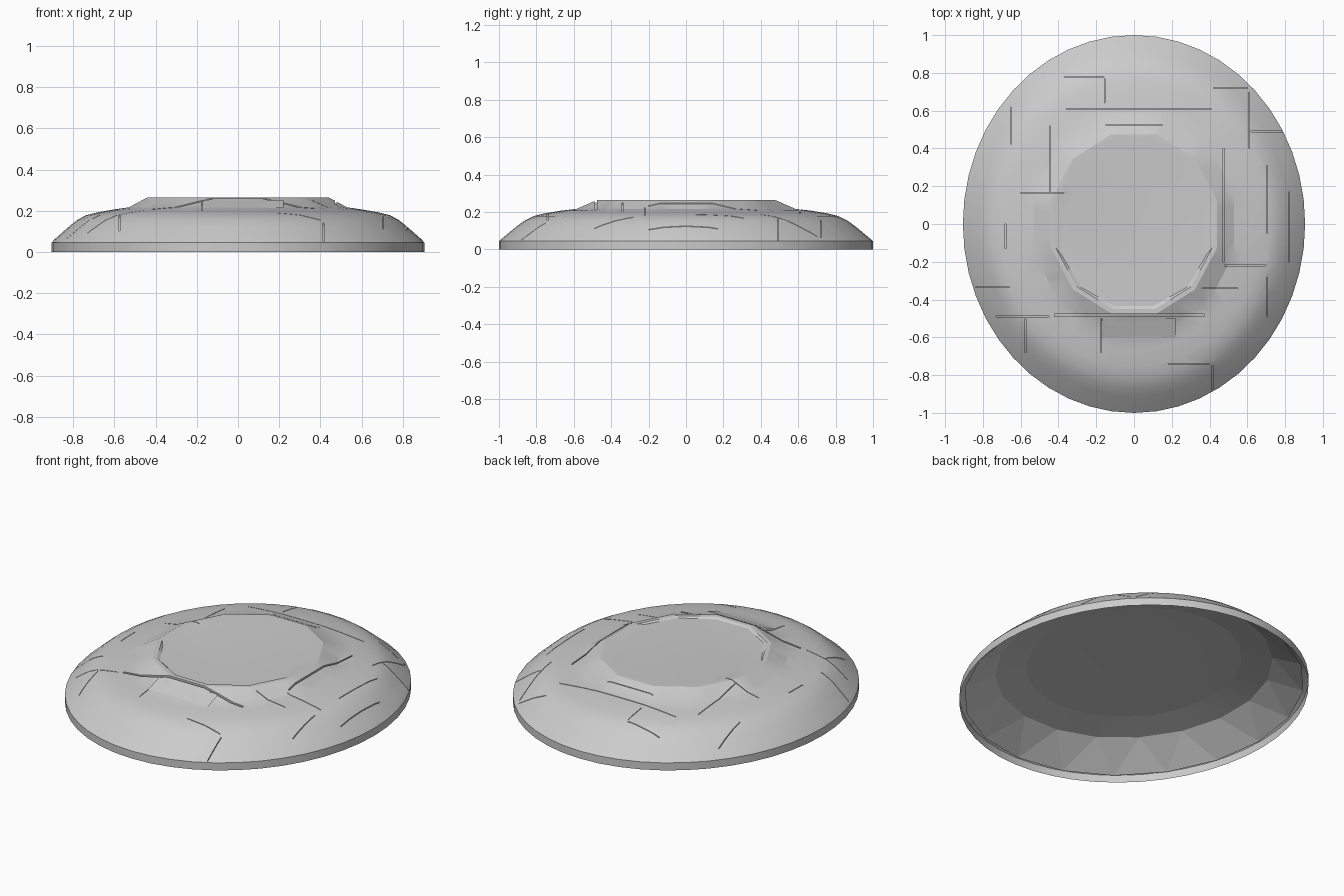
import bpy, bmesh, math

if "Cube" in bpy.data.objects:
    bpy.data.objects.remove(bpy.data.objects["Cube"])

N = 48


def finish(name, bm, angle=18):
    me = bpy.data.meshes.new(name)
    bm.to_mesh(me)
    bm.free()
    ob = bpy.data.objects.new(name, me)
    bpy.context.collection.objects.link(ob)
    bpy.ops.object.select_all(action='DESELECT')
    ob.select_set(True)
    bpy.context.view_layer.objects.active = ob
    bpy.ops.object.shade_smooth_by_angle(angle=math.radians(angle))
    return ob


def ring(bm, rx, ry, z, sides=0, dy=0, n=N, turn=0):
    # oval ring; "sides" > 0 flattens it to a coarse polygon
    out = []
    for i in range(n):
        a = 2 * math.pi * (i + turn) / n
        k = 1.0
        if sides:
            s = 2 * math.pi / sides
            k = 1 / math.cos((a + s / 2) % s - s / 2)
        out.append(bm.verts.new((rx * k * math.cos(a), ry * k * math.sin(a) + dy, z)))
    return out


# oval dome sheet with a raised, very slightly dished centre:
# x radius, y radius, height, polygon sides, y shift
profile = [(.906, 1.0, 0, 0), (.906, 1.0, .045, 0), (.893, .982, .06, 0),
           (.825, .91, .12, 0), (.785, .865, .153, 0), (.74, .815, .178, 0),
           (.68, .755, .193, 0), (.60, .67, .207, 0), (.53, .585, .217, 12),
           (.44, .475, .265, 12), (.415, .445, .265, 12, -.005), (.385, .375, .256, 12, -.06)]
bm = bmesh.new()
rings = [ring(bm, *p) for p in profile]
for lo, hi in zip(rings, rings[1:]):
    for i in range(N):
        j = (i + 1) % N
        bm.faces.new((lo[i], lo[j], hi[j], hi[i]))
bm.faces.new(rings[-1])


# panel seams pressed in as narrow closed grooves
def groove(x0, x1, y0, y1, depth=.012):
    planes = [((x0, 0, 0), (1, 0, 0)), ((x1, 0, 0), (1, 0, 0)),
              ((0, y0, 0), (0, 1, 0)), ((0, y1, 0), (0, 1, 0))]
    for co, no in planes:
        faces = [f for f in bm.faces
                 if min(v.co.x for v in f.verts) < x1 and max(v.co.x for v in f.verts) > x0
                 and min(v.co.y for v in f.verts) < y1 and max(v.co.y for v in f.verts) > y0]
        geom = set(faces)
        for f in faces:
            geom.update(f.edges)
            geom.update(f.verts)
        bmesh.ops.bisect_plane(bm, geom=list(geom), plane_co=co, plane_no=no, dist=1e-5)
    bm.normal_update()
    floor = []
    for f in bm.faces:
        c = f.calc_center_median()
        if x0 < c.x < x1 and y0 < c.y < y1 and f.normal.z > .1:
            floor.append(f)
    if floor:
        res = bmesh.ops.extrude_face_region(bm, geom=floor)
        bmesh.ops.delete(bm, geom=[f for f in floor if f.is_valid], context='FACES_ONLY')
        for v in res['geom']:
            if isinstance(v, bmesh.types.BMVert):
                v.co.z -= depth


W = .002
along_x = [(-.36, .41, .61), (-.15, .15, .525), (-.42, .37, -.483), (-.73, -.45, -.49),
           (.42, .60, .72), (.62, .80, .49), (-.60, -.37, .165), (.48, .70, -.22),
           (.36, .55, -.34), (-.37, -.16, .78), (-.84, -.66, -.335), (.18, .40, -.74)]
along_y = [(-.155, .64, .77), (-.445, .17, .52), (-.65, .42, .62), (.61, .40, .70),
           (.475, -.20, .40), (.705, -.05, .31), (.705, -.49, -.28), (-.575, -.68, -.50),
           (-.175, -.68, -.50), (.415, -.88, -.75), (-.68, -.13, .0), (.82, -.20, .17)]
for x0, x1, y in along_x:
    w = .006 if y == -.483 else W
    groove(x0, x1, y - w, y + w)
for x, y0, y1 in along_y:
    w = .004 if x == .475 else W
    groove(x - w, x + w, y0, y1)
finish("dome_shell", bm)

# coarse faceted lining just under the dome, closed by a lower flat plate
bm = bmesh.new()
n = 20
lining = [ring(bm, .885, .975, .03, n=n), ring(bm, .72, .795, .165, n=n, turn=.5),
          ring(bm, .56, .62, .198, n=n), ring(bm, .40, .39, .205, n=n, dy=-.04)]
for k, (lo, hi) in enumerate(zip(lining, lining[1:])):
    for i in range(n):
        j = (i + 1) % n
        if k == 1:
            bm.faces.new((lo[i], hi[j], hi[i]))
            bm.faces.new((lo[i], lo[j], hi[j]))
        else:
            bm.faces.new((lo[i], lo[j], hi[i]))
            bm.faces.new((lo[j], hi[j], hi[i]))
bm.faces.new(lining[-1])
finish("inner_lining", bm, 5)

# sloped step plate in front of the lip
bm = bmesh.new()
bm.faces.new([bm.verts.new(p) for p in ((-.17, -.50, .252), (-.175, -.60, .214),
                                        (.22, -.60, .214), (.22, -.50, .252))])
finish("front_step_plate", bm)
